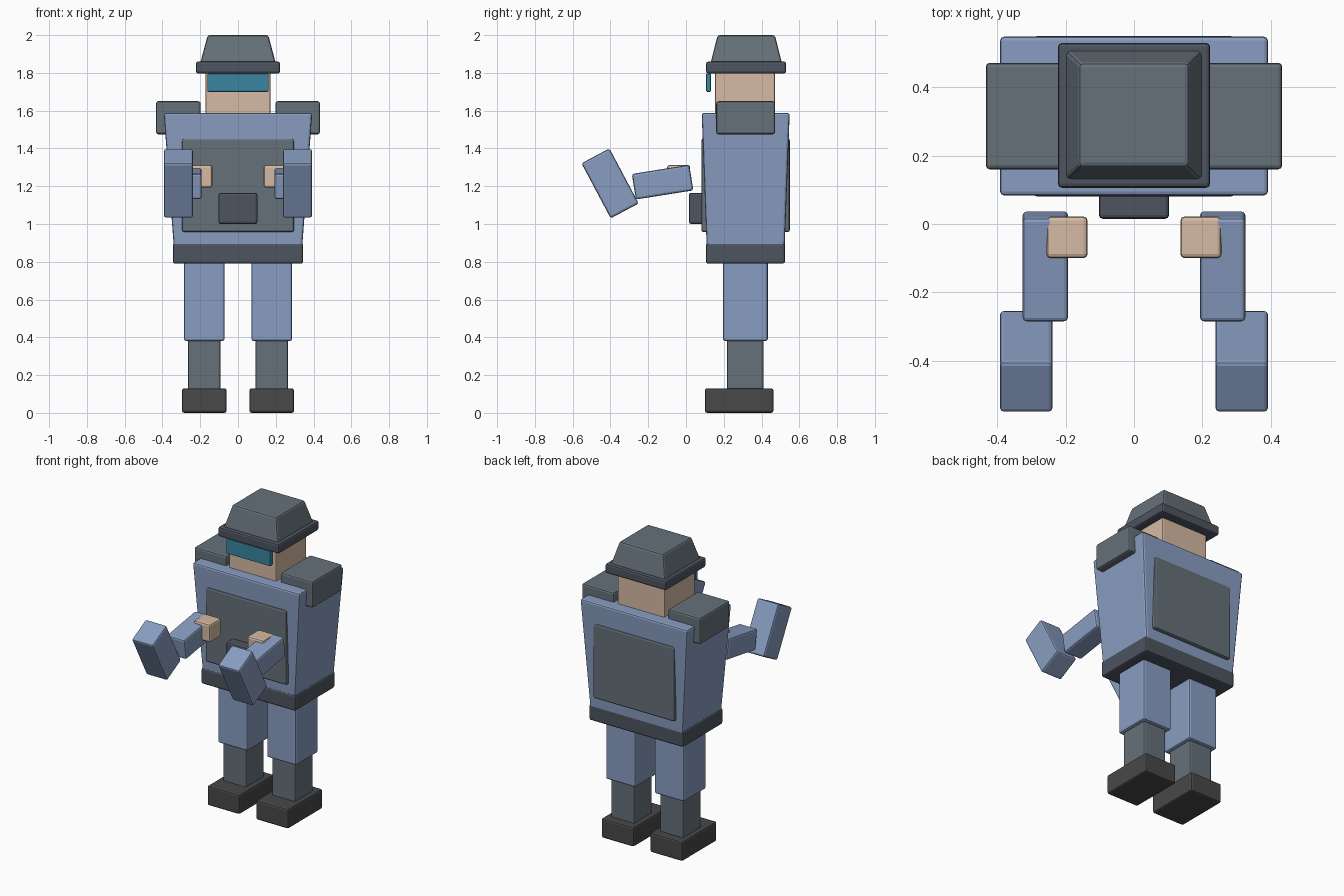
import bpy, bmesh
from math import radians
from mathutils import Matrix, Vector

if "Cube" in bpy.data.objects:
    bpy.data.objects.remove(bpy.data.objects["Cube"])


def material(name, r, g, b):
    m = bpy.data.materials.new(name)
    m.diffuse_color = (r, g, b, 1)
    m.use_nodes = True
    m.node_tree.nodes["Principled BSDF"].inputs["Base Color"].default_value = m.diffuse_color
    return m


BLUE = material("uniform_blue", 0.25, 0.34, 0.54)
PLATE = material("plate_grey", 0.13, 0.165, 0.19)
DARK = material("dark_grey", 0.075, 0.09, 0.115)
BOOT = material("boot_grey", 0.065, 0.065, 0.068)
SKIN = material("skin", 0.67, 0.49, 0.37)
TEAL = material("visor_teal", 0.04, 0.24, 0.36)


def box(name, lo, hi, mat, tilt=0, top=None, bevel=0.012):
    """Bevelled box; top = scale of the upper face (x, y); tilt = degrees about x."""
    lo, hi = Vector(lo), Vector(hi)
    centre, size = (lo + hi) / 2, hi - lo
    bm = bmesh.new()
    bmesh.ops.create_cube(bm, size=1, matrix=Matrix.Diagonal((*size, 1)))
    if top:
        for v in bm.verts:
            if v.co.z > 0:
                v.co.x *= top[0]
                v.co.y *= top[1]
    bmesh.ops.rotate(bm, verts=bm.verts, cent=(0, 0, 0),
                     matrix=Matrix.Rotation(radians(tilt), 3, 'X'))
    bmesh.ops.bevel(bm, geom=bm.edges[:], offset=bevel, offset_type='OFFSET',
                    segments=2, profile=0.5, affect='EDGES')
    me = bpy.data.meshes.new(name)
    bm.to_mesh(me)
    bm.free()
    me.materials.append(mat)
    ob = bpy.data.objects.new(name, me)
    ob.location = centre
    bpy.context.collection.objects.link(ob)
    return ob


def pair(name, lo, hi, mat, tilt=0):
    """The same box on the left (+x) and the right (-x)."""
    box("left_" + name, lo, hi, mat, tilt)
    box("right_" + name, (-hi[0], lo[1], lo[2]), (-lo[0], hi[1], hi[2]), mat, tilt)


# legs
pair("boot", (0.06, 0.10, 0.0), (0.297, 0.463, 0.13), BOOT)
pair("shin", (0.093, 0.217, 0.10), (0.265, 0.41, 0.40), PLATE)
pair("thigh", (0.071, 0.196, 0.38), (0.286, 0.433, 0.85), BLUE)

# torso and its plates
box("belt", (-0.345, 0.105, 0.79), (0.345, 0.524, 0.897), DARK)
box("torso", (-0.337, 0.111, 0.84), (0.337, 0.521, 1.588), BLUE,
    top=(0.393 / 0.337, 0.233 / 0.205))
box("front_plate", (-0.297, 0.081, 0.957), (0.297, 0.15, 1.453), PLATE)
box("back_plate", (-0.297, 0.48, 0.957), (0.297, 0.55, 1.453), PLATE)
box("chest_pouch", (-0.103, 0.015, 1.0), (0.103, 0.11, 1.165), DARK)
pair("shoulder_pad", (0.198, 0.16, 1.475), (0.434, 0.472, 1.65), PLATE)

# head, visor and helmet
box("head", (-0.172, 0.153, 1.56), (0.172, 0.472, 1.83), SKIN, bevel=0.008)
box("visor", (-0.162, 0.106, 1.70), (0.162, 0.132, 1.797), TEAL, bevel=0.006)
box("helmet_brim", (-0.223, 0.106, 1.797), (0.223, 0.53, 1.86), DARK)
box("helmet_crown", (-0.203, 0.127, 1.84), (0.203, 0.511, 2.0), PLATE, top=(0.79, 0.79))

# arms, tilted about x
pair("upper_arm", (0.238, -0.486, 1.05), (0.393, -0.318, 1.38), BLUE, tilt=28)
pair("forearm", (0.193, -0.278, 1.153), (0.326, 0.03, 1.29), BLUE, tilt=9)
pair("hand", (0.136, -0.10, 1.193), (0.256, 0.022, 1.312), SKIN)
